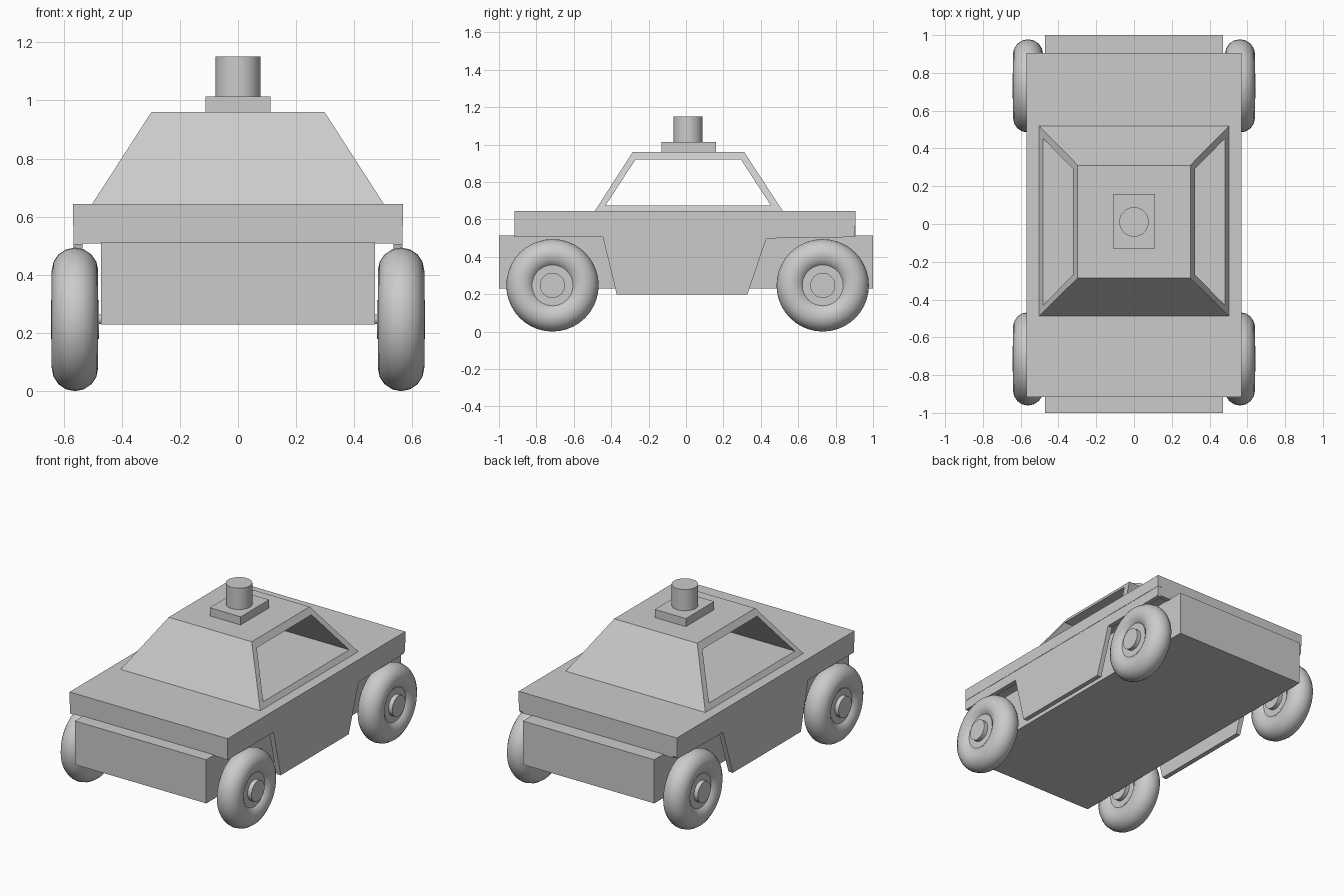
import bpy, bmesh
from math import pi

if "Cube" in bpy.data.objects:
    bpy.data.objects.remove(bpy.data.objects["Cube"])


def prism(name, profile, x0, x1):
    """Extrude a (y, z) profile along x."""
    bm = bmesh.new()
    face = bm.faces.new([bm.verts.new((x0, y, z)) for y, z in profile])
    ext = bmesh.ops.extrude_face_region(bm, geom=[face])
    verts = [v for v in ext["geom"] if isinstance(v, bmesh.types.BMVert)]
    bmesh.ops.translate(bm, verts=verts, vec=(x1 - x0, 0, 0))
    bmesh.ops.recalc_face_normals(bm, faces=bm.faces)
    mesh = bpy.data.meshes.new(name)
    bm.to_mesh(mesh)
    bm.free()
    ob = bpy.data.objects.new(name, mesh)
    bpy.context.collection.objects.link(ob)
    return ob


def box(name, x0, x1, y0, y1, z0, z1):
    return prism(name, [(y0, z0), (y1, z0), (y1, z1), (y0, z1)], x0, x1)


def cylinder(name, r, depth, loc, along_x=True):
    rot = (0, pi / 2, 0) if along_x else (0, 0, 0)
    bpy.ops.mesh.primitive_cylinder_add(vertices=32, radius=r, depth=depth,
                                        location=loc, rotation=rot)
    ob = bpy.context.object
    ob.name = name
    bpy.ops.object.shade_smooth_by_angle(angle=0.6)
    return ob


# Chassis tub and overhanging deck
box("chassis", -0.472, 0.472, -1, 1, 0.23, 0.513)
box("body_deck", -0.568, 0.568, -0.917, 0.905, 0.568, 0.644)
box("front_skirt", -0.54, 0.54, -0.917, -0.887, 0.508, 0.57)
box("rear_skirt", -0.54, 0.54, 0.875, 0.905, 0.508, 0.57)

# Side panels with the door dropping between the wheels
panel = [(-0.917, 0.64), (-0.917, 0.505), (-0.445, 0.505), (-0.37, 0.197),
         (0.328, 0.197), (0.43, 0.498), (0.895, 0.505), (0.903, 0.52), (0.903, 0.64)]
for s, side in ((-1, "left"), (1, "right")):
    prism(side + "_side_panel", panel, s * 0.535, s * 0.566)

# Cabin: a tapered block
cabin = box("cabin", -0.503, 0.503, -0.489, 0.519, 0.642, 0.96)
for v in cabin.data.vertices:
    if v.co.z > 0.8:
        v.co.x = 0.298 if v.co.x > 0 else -0.298
        v.co.y = 0.311 if v.co.y > 0 else -0.285

# Side window opening running through the cabin
cutter = prism("window_cutter", [(-0.43, 0.675), (0.453, 0.675),
                                 (0.293, 0.921), (-0.269, 0.921)], -0.7, 0.7)
cutter.hide_render = True
cutter.hide_viewport = True
cut = cabin.modifiers.new("window", "BOOLEAN")
cut.operation = "DIFFERENCE"
cut.solver = "EXACT"
cut.object = cutter

# Roof sensor on its mounting plate
box("sensor_plate", -0.111, 0.111, -0.131, 0.16, 0.955, 1.013)
cylinder("roof_sensor", 0.078, 0.145, (0, 0.011, 1.0785), along_x=False)

# Wheels with rims, hubs and axles
for y, end in ((-0.714, "front"), (0.731, "rear")):
    cylinder(end + "_axle", 0.016, 1.1, (0, y, 0.247))
    for s, side in ((-1, "left"), (1, "right")):
        pos = (s * 0.561, y, 0.247)
        name = f"{end}_{side}_"
        bpy.ops.mesh.primitive_torus_add(
            major_radius=0.167, minor_radius=0.08, major_segments=40,
            minor_segments=16, location=pos, rotation=(0, pi / 2, 0))
        bpy.context.object.name = name + "tyre"
        bpy.ops.object.shade_smooth()
        cylinder(name + "rim", 0.115, 0.11, pos)
        cylinder(name + "hub", 0.067, 0.165, pos)
